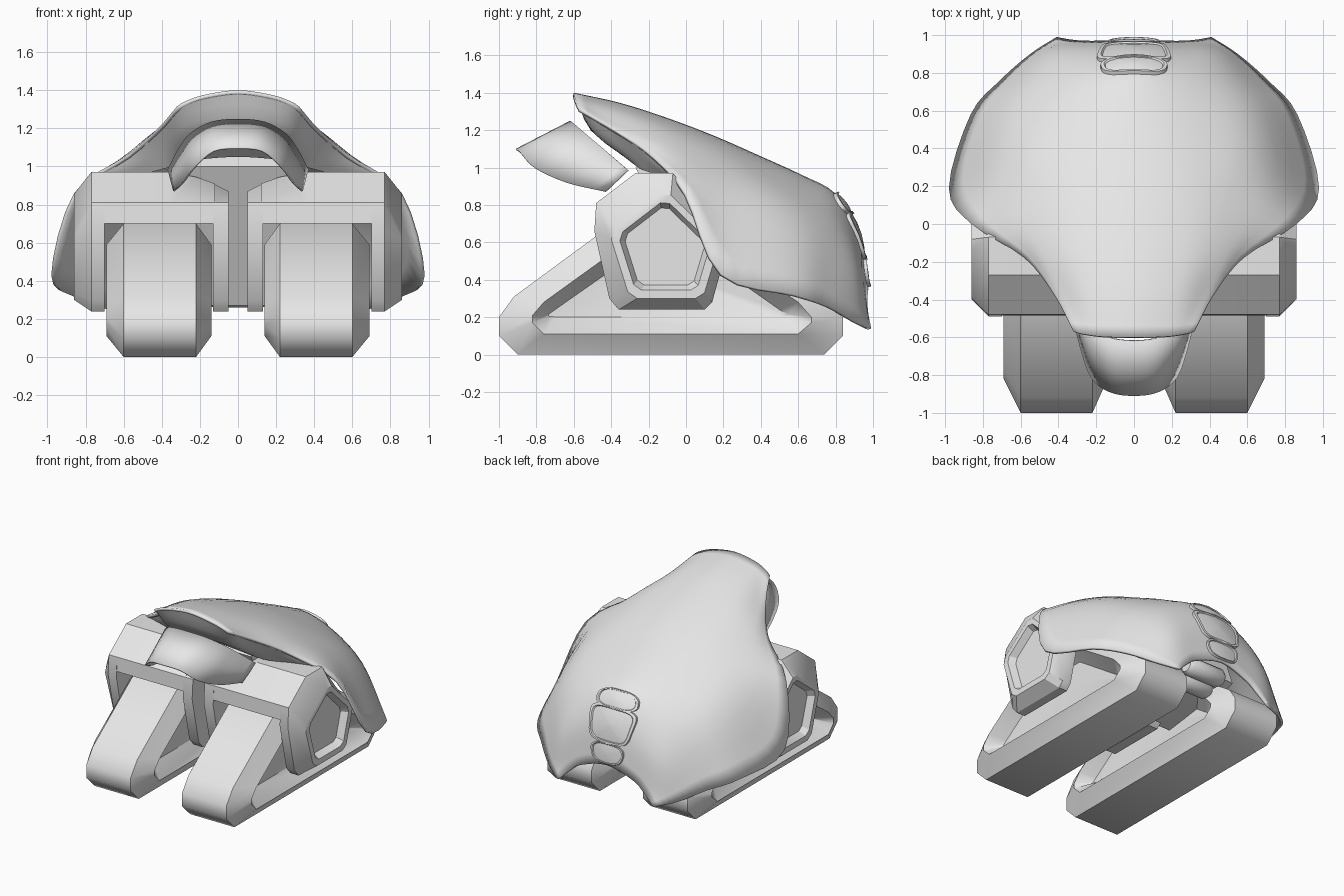
import bpy, bmesh, math
from mathutils import Vector
from mathutils.bvhtree import BVHTree

if "Cube" in bpy.data.objects:
    bpy.data.objects.remove(bpy.data.objects["Cube"])

grey = bpy.data.materials.new("light_grey")
grey.diffuse_color = (0.8, 0.8, 0.8, 1)
grey.use_nodes = True
grey.node_tree.nodes["Principled BSDF"].inputs["Base Color"].default_value = grey.diffuse_color


def finish(name, bm, angle=30, solid=0):
    bmesh.ops.recalc_face_normals(bm, faces=bm.faces)
    me = bpy.data.meshes.new(name)
    bm.to_mesh(me)
    bm.free()
    ob = bpy.data.objects.new(name, me)
    bpy.context.collection.objects.link(ob)
    me.materials.append(grey)
    bpy.ops.object.select_all(action='DESELECT')
    ob.select_set(True)
    bpy.context.view_layer.objects.active = ob
    bpy.ops.object.shade_smooth_by_angle(angle=math.radians(angle))
    if solid:
        m = ob.modifiers.new("thickness", 'SOLIDIFY')
        m.thickness = solid
        m.offset = -1
    return ob


def stack(layers, side=1):
    """Join (x, [(y, z), ...]) layers of equal point count into a capped solid."""
    bm = bmesh.new()
    rings = [[bm.verts.new((x * side, y, z)) for y, z in prof] for x, prof in layers]
    for r, s in zip(rings, rings[1:]):
        for i in range(len(r)):
            j = (i + 1) % len(r)
            bm.faces.new((r[i], r[j], s[j], s[i]))
    bm.faces.new(rings[0])
    bm.faces.new(rings[-1])
    return bm


def spline(pts, steps):
    """Smooth curve passing through all points."""
    p = [Vector(q) for q in pts]
    p = [2 * p[0] - p[1]] + p + [2 * p[-1] - p[-2]]
    out = []
    for i in range(1, len(p) - 2):
        a, b, c, d = p[i - 1:i + 3]
        for k in range(steps):
            t = k / steps
            out.append(0.5 * (2 * b + (c - a) * t + (2 * a - 5 * b + 4 * c - d) * t * t
                              + (3 * b - a - 3 * c + d) * t ** 3))
    return out + [p[-2]]


def loft(curves, su, sv):
    """Skin right-half curves (first lies on the centre line), mirrored to the left."""
    rails = [spline(c, su) for c in curves]
    rows = []
    for station in zip(*rails):
        half = [Vector((-station[1].x, station[1].y, station[1].z))] + list(station)
        right = spline(half, sv)[sv:]
        rows.append([Vector((-q.x, q.y, q.z)) for q in right[:0:-1]] + right)
    bm = bmesh.new()
    grid = [[bm.verts.new(q) for q in row] for row in rows]
    for r, s in zip(grid, grid[1:]):
        for i in range(len(r) - 1):
            bm.faces.new((r[i], r[i + 1], s[i + 1], s[i]))
    bmesh.ops.recalc_face_normals(bm, faces=bm.faces)
    if sum(f.normal.z * f.calc_area() for f in bm.faces) < 0:
        bmesh.ops.reverse_faces(bm, faces=bm.faces)
    return bm


# Triangular feet: tread outline, side rim, sunken floor
tread = [(-.9, 0), (-1, .1), (-1, .2), (-.92, .31), (-.39, .7), (.2, .7),
         (.78, .29), (.84, .2), (.84, .1), (.74, 0)]
edge = [(-.76, .11), (-.82, .17), (-.82, .21), (-.76, .28), (-.33, .59), (.14, .59),
        (.6, .28), (.67, .2), (.67, .17), (.6, .11)]
floor = [(-.69, .2), (-.735, .205), (-.735, .215), (-.70, .24), (-.30, .52), (.10, .52),
         (.5, .24), (.55, .215), (.55, .205), (.5, .2)]
# Forked hip hub: pentagon with cut corners
hub = [(-.07, .97), (-.27, .97), (-.48, .81), (-.49, .66), (-.41, .30), (-.36, .24),
       (.10, .24), (.14, .28), (.2, .5), (.17, .66)]
cap = [(-.07, .97), (-.27, .97), (-.48, .81), (-.485, .7), (.16, .7)]
plate = [(-.11, .88), (-.41, .65), (-.30, .30), (.09, .30), (.18, .60)]
frame = [tuple(Vector(p).lerp(Vector(q), .1)) for i, p in enumerate(plate)
         for q in (plate[i - 1], plate[(i + 1) % 5])]


def shrink(prof, k):
    return [(-.115 + (y + .115) * k, .575 + (z - .575) * k) for y, z in prof]


def low(prof, top):
    return [(y, min(z, top + .1 * (z - .97))) for y, z in prof]


for side, word in ((1, "right"), (-1, "left")):
    finish(word + "_foot", stack([(.24, floor), (.14, edge), (.22, tread), (.6, tread),
                                  (.69, edge), (.58, floor)], side), 46)
    finish(word + "_hub_inner_leg", stack([(.05, low(hub, .87)), (.13, low(hub, .91))], side), 35)
    finish(word + "_hub_cap", stack([(.12, low(cap, .91)), (.22, low(cap, .945)), (.36, cap),
                                     (.72, cap)], side), 35)
    finish(word + "_hub_outer_leg", stack(
        [(.70, hub), (.77, hub), (.86, frame), (.86, shrink(frame, .84)),
         (.81, shrink(frame, .74))], side), 30)

# Domed shell: four rails from centre line to rim, front to back
spine = [(0, -.6, 1.4), (0, -.35, 1.345), (0, -.1, 1.265), (0, .15, 1.17), (0, .4, 1.06),
         (0, .62, .96), (0, .8, .86), (0, .92, .66), (0, .975, .35)]
upper = [(.18, -.595, 1.375), (.24, -.36, 1.31), (.3, -.1, 1.22), (.33, .15, 1.12), (.34, .4, 1.0),
         (.32, .62, .89), (.28, .80, .77), (.26, .92, .56), (.22, .97, .29)]
lower = [(.28, -.58, 1.34), (.38, -.37, 1.23), (.5, -.13, 1.13), (.63, .13, .98), (.68, .38, .82),
         (.62, .62, .70), (.51, .8, .58), (.43, .92, .42), (.32, .975, .22)]
rim = [(.32, -.57, 1.315), (.42, -.38, 1.2), (.58, -.18, 1.06), (.86, 0, .86), (.98, .19, .43),
       (.865, .58, .32), (.71, .76, .26), (.55, .90, .18), (.41, .99, .14)]
bm = loft([spine, upper, lower, rim], 4, 4)
tree = BVHTree.FromBMesh(bm)
finish("shell", bm, 50, .02)

# Sloping soffit closing the front of the shell down to the hubs
finish("shell_soffit", loft([
    [(0, -.59, 1.39), (0, -.51, 1.2), (0, -.3, 1.05)],
    [(.18, -.585, 1.365), (.17, -.5, 1.19), (.17, -.3, 1.04)],
    [(.31, -.56, 1.305), (.29, -.46, 1.16), (.28, -.28, 1.02)],
    [(.41, -.375, 1.19), (.39, -.31, 1.09), (.38, -.24, .99)],
    [(.57, -.175, 1.05), (.54, -.17, 1.01), (.5, -.15, .96)],
    [(.76, -.06, .935), (.75, -.05, .925), (.72, -.04, .91)]], 3, 3), 50)

# Hood visor under the front lip
finish("visor", loft([
    [(0, -.91, 1.1), (0, -.62, 1.25)], [(.13, -.89, 1.085), (.14, -.60, 1.235)],
    [(.23, -.81, 1.0), (.25, -.53, 1.175)], [(.29, -.64, .92), (.315, -.43, 1.09)],
    [(.34, -.43, .87), (.37, -.31, .985)]], 2, 4), 50, .01)

# Inner body wedge between the hubs
body = [(-.27, 1.0), (-.2, 1.06), (.2, 1.0), (.6, .72), (.72, .4), (.55, .33), (.1, .27)]
finish("inner_body", stack([(-.3, body), (.3, body)]), 25)
for i, (y, z) in enumerate(((.62, .33), (.76, .36))):
    ring = [(math.cos(a * math.pi / 6), math.sin(a * math.pi / 6)) for a in range(12)]
    finish("tail_roller_%d" % (i + 1), stack(
        [(x, [(y + r * c, z + r * s) for c, s in ring])
         for x, r in ((-.16, .05), (-.13, .07), (.13, .07), (.16, .05))]), 35)


# Tail hatch: raised panels moulded onto the rear of the shell
def panel(name, z0, z1, w0, w1, power, lift):
    bm = bmesh.new()
    d = Vector((0, -1, -.35)).normalized()
    loops = []
    for s, h in ((1, -.01), (1, lift), (.9, lift), (.86, lift * .5), (.5, lift * .7), (.03, lift * .8)):
        loop = []
        for k in range(32):
            a = k * math.tau / 32
            c, n = math.cos(a), math.sin(a)
            v = math.copysign(abs(n) ** power, n) * s
            x = math.copysign(abs(c) ** power, c) * s * (w0 + (w1 - w0) * (v + 1) / 2)
            p = Vector((x, .8, (z0 + z1) / 2 + v * (z1 - z0) / 2))
            p.y += (.86 - p.z) * .35
            hit = tree.ray_cast(p - d, d)
            loc = hit[0] if hit[0] else Vector((x, .97, p.z))
            loop.append(bm.verts.new(loc - d * h))
        loops.append(loop)
    for r, s in zip(loops, loops[1:]):
        for i in range(32):
            j = (i + 1) % 32
            bm.faces.new((r[i], r[j], s[j], s[i]))
    bm.faces.new(loops[-1])
    finish(name, bm, 35)


panel("hatch_top", .735, .865, .19, .16, .75, .02)
panel("hatch_middle", .50, .75, .16, .21, .45, .018)
panel("hatch_bottom", .36, .50, .12, .15, .7, .018)
